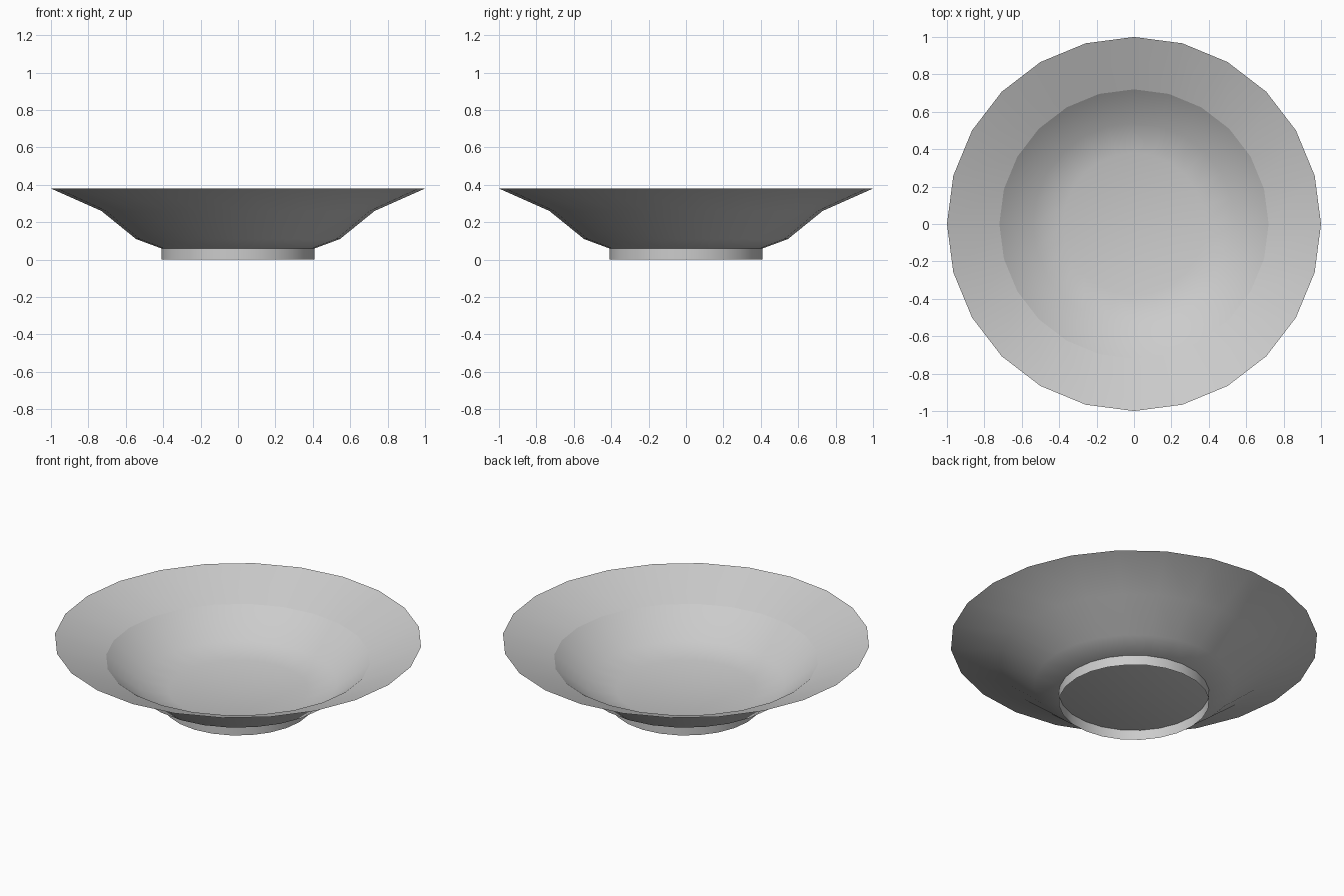
import bpy, bmesh, math

if "Cube" in bpy.data.objects:
    bpy.data.objects.remove(bpy.data.objects["Cube"])

SIDES = 24


def lathe(name, profile, flip=False):
    """Spin (radius, height) points round z; radius 0 closes to a centre point."""
    bm = bmesh.new()
    rings = []
    for r, z in profile:
        if r == 0:
            rings.append([bm.verts.new((0, 0, z))] * SIDES)
        else:
            rings.append([bm.verts.new((r * math.cos(2 * math.pi * i / SIDES),
                                        r * math.sin(2 * math.pi * i / SIDES), z))
                          for i in range(SIDES)])
    for a, b in zip(rings, rings[1:]):
        for i in range(SIDES):
            j = (i + 1) % SIDES
            loop = list(dict.fromkeys((a[i], a[j], b[j], b[i])))
            bm.faces.new(loop[::-1] if flip else loop)
    mesh = bpy.data.meshes.new(name)
    bm.to_mesh(mesh)
    bm.free()
    ob = bpy.data.objects.new(name, mesh)
    bpy.context.collection.objects.link(ob)
    bpy.ops.object.select_all(action='DESELECT')
    ob.select_set(True)
    bpy.context.view_layer.objects.active = ob
    bpy.ops.object.shade_smooth_by_angle(angle=math.radians(40))
    return ob


# Underside of the bowl, from the flat base out to the rim
lathe("bowl_outside", [(0, 0.06), (0.41, 0.06), (0.545, 0.11), (0.73, 0.26), (1, 0.38)], flip=True)
# Sloping upper rim, meeting the well at a sharp crease
lathe("rim", [(0.72, 0.265), (1, 0.38)])
# Rounded inner well
lathe("well", [(0, 0.075), (0.38, 0.085), (0.54, 0.125), (0.72, 0.265)])
# Thin foot ring, open underneath
lathe("foot_ring", [(0.41, 0), (0.41, 0.06)])
